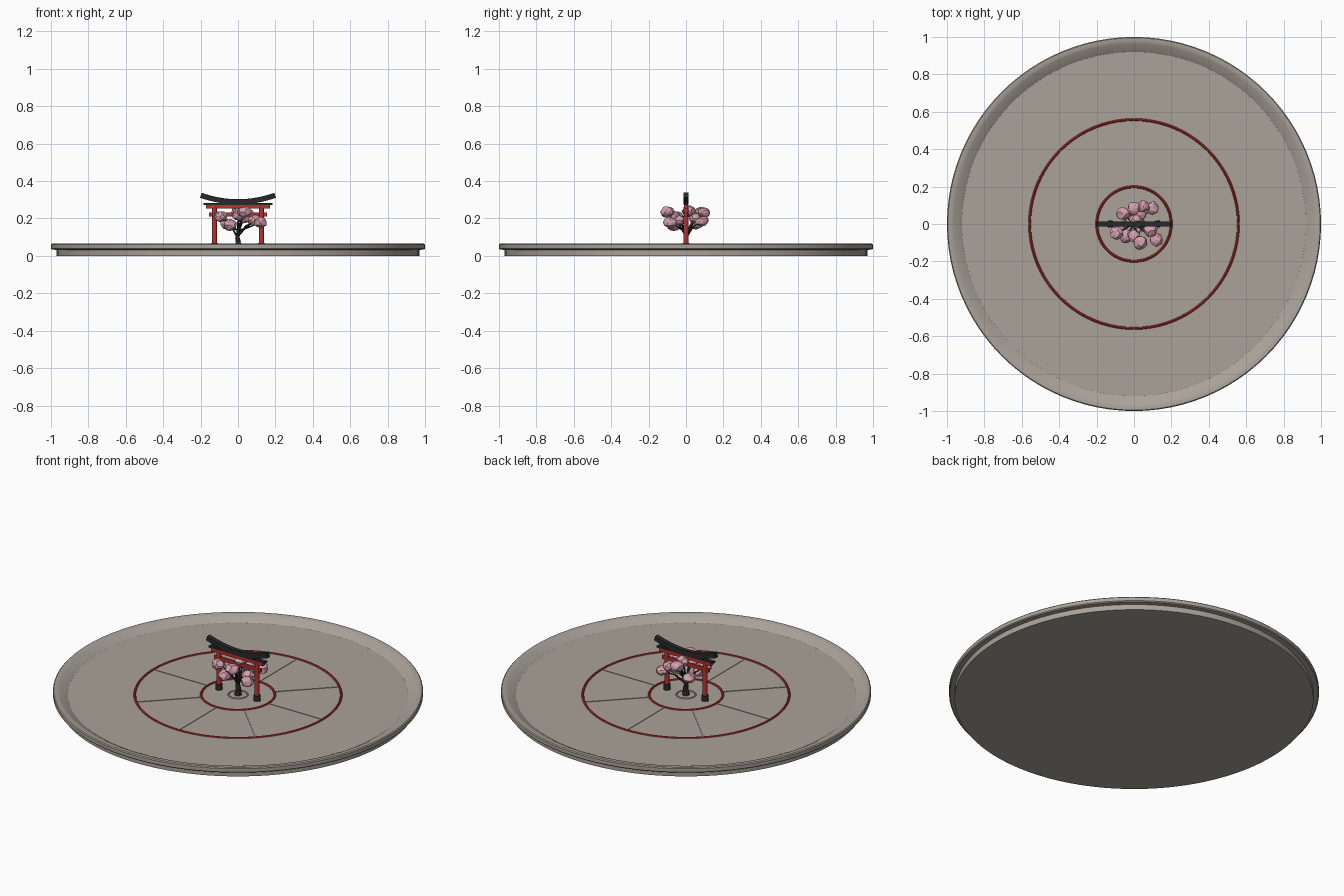
import bpy, bmesh, math, random
from mathutils import Vector, Matrix

if "Cube" in bpy.data.objects:
    bpy.data.objects.remove(bpy.data.objects["Cube"])

random.seed(4)
FLOOR = 0.036


def mat(name, rgb):
    m = bpy.data.materials.new(name)
    m.diffuse_color = (*rgb, 1)
    m.use_nodes = True
    m.node_tree.nodes["Principled BSDF"].inputs["Base Color"].default_value = m.diffuse_color
    return m


STONE = mat("warm_grey_stone", (0.40, 0.36, 0.32))
RED = mat("vermilion", (0.50, 0.030, 0.030))
BLACK = mat("black_lacquer", (0.022, 0.022, 0.022))
BARK = mat("dark_bark", (0.035, 0.030, 0.028))
PINK = mat("blossom_pink", (0.66, 0.35, 0.42))


def finish(name, bm, material, smooth=None):
    bmesh.ops.recalc_face_normals(bm, faces=bm.faces)
    me = bpy.data.meshes.new(name)
    bm.to_mesh(me)
    bm.free()
    me.materials.append(material)
    if smooth:
        me.polygons.foreach_set("use_smooth", [True] * len(me.polygons))
        me.set_sharp_from_angle(angle=math.radians(smooth))
    ob = bpy.data.objects.new(name, me)
    bpy.context.collection.objects.link(ob)
    return ob


def lathe(name, profile, material, n=96, closed=False):
    # turn an (r, z) profile around the z axis
    bm = bmesh.new()
    vs = [bm.verts.new((r, 0, z)) for r, z in profile]
    pairs = list(zip(vs, vs[1:] + vs[:1])) if closed else list(zip(vs, vs[1:]))
    es = [bm.edges.new(p) for p in pairs]
    bmesh.ops.spin(bm, geom=vs + es, cent=(0, 0, 0), axis=(0, 0, 1),
                   angle=math.tau, steps=n, use_duplicate=False)
    bmesh.ops.remove_doubles(bm, verts=bm.verts, dist=1e-5)
    return finish(name, bm, material, 35)


def ring(name, r, t, z, material):
    prof = [(r + t * math.cos(a * math.tau / 8), z + t * math.sin(a * math.tau / 8)) for a in range(8)]
    return lathe(name, prof, material, 80, True)


def box(name, size, loc, material, angle=0):
    bm = bmesh.new()
    bmesh.ops.create_cube(bm, size=1)
    bmesh.ops.scale(bm, vec=size, verts=bm.verts)
    bmesh.ops.translate(bm, vec=loc, verts=bm.verts)
    bmesh.ops.rotate(bm, cent=(0, 0, 0), matrix=Matrix.Rotation(angle, 3, 'Z'), verts=bm.verts)
    return finish(name, bm, material)


def rod(name, a, b, r1, r2, material, n=8, smooth=None):
    a, b = Vector(a), Vector(b)
    d = b - a
    bm = bmesh.new()
    bmesh.ops.create_cone(bm, cap_ends=True, segments=n, radius1=r1, radius2=r2, depth=d.length)
    m = Matrix.Translation((a + b) / 2) @ d.to_track_quat('Z', 'Y').to_matrix().to_4x4()
    bmesh.ops.transform(bm, matrix=m, verts=bm.verts)
    return finish(name, bm, material, smooth)


# round stone dish with raised lip
lathe("stone_dish", [(0, 0), (0.97, 0), (0.97, 0.032), (0.995, 0.034), (1.0, 0.039),
                     (1.0, 0.060), (0.995, 0.065), (0.975, 0.065), (0.965, 0.061),
                     (0.93, 0.043), (0.92, FLOOR), (0, FLOOR)], STONE)

# inlaid red rings, planting ring and thin spokes
ring("outer_red_ring", 0.558, 0.007, FLOOR, RED)
ring("inner_red_ring", 0.199, 0.007, FLOOR, RED)
ring("planting_ring", 0.052, 0.005, FLOOR, STONE)
for i in range(8):
    box(f"spoke_{i}", (0.35, 0.005, 0.004), (0.378, 0, FLOOR + 0.001), STONE, i * math.pi / 4)

# gate posts with black feet
for s, side in ((-1, "left"), (1, "right")):
    x = 0.126 * s
    rod(f"{side}_post", (x, 0, FLOOR), (x, 0, 0.262), 0.0145, 0.0125, RED, 16, 35)
    rod(f"{side}_foot", (x, 0, FLOOR), (x, 0, 0.068), 0.020, 0.019, BLACK, 16, 35)

# gate beams
box("tie_beam", (0.31, 0.014, 0.020), (0, 0, 0.221), RED)
box("upper_beam", (0.34, 0.020, 0.018), (0, 0, 0.262), RED)
box("cap_board", (0.37, 0.024, 0.010), (0, 0, 0.277), BLACK)

# curved roof beam, swept upward at the ends
bm = bmesh.new()
prev = None
for i in range(17):
    t = i / 8 - 1
    x, z, lean = 0.202 * t, 0.279 + 0.036 * t * t, 0.007 * t
    sec = [bm.verts.new(p) for p in ((x + lean, -0.013, z - 0.004), (x + lean, 0.013, z - 0.004),
                                     (x - lean * 0.0 + 0.001 * t, 0.013, z + 0.024),
                                     (x + 0.001 * t, -0.013, z + 0.024))]
    # tilt each section square to the curve
    slope = math.atan(0.072 * t / 0.202)
    for v, (dx, y, h) in zip(sec, ((0, -.013, -.004), (0, .013, -.004), (0, .013, .024), (0, -.013, .024))):
        v.co = (x - h * math.sin(slope), y, z + h * math.cos(slope))
    if prev:
        for k in range(4):
            bm.faces.new((prev[k], prev[(k + 1) % 4], sec[(k + 1) % 4], sec[k]))
    else:
        bm.faces.new(sec)
    prev = sec
bm.faces.new(prev)
finish("curved_roof_beam", bm, BLACK)

# tree trunk
trunk = [(0, 0, FLOOR), (0.003, 0, 0.07), (-0.004, 0.002, 0.10), (0.004, 0, 0.135)]
radii = [0.021, 0.015, 0.012, 0.009]
for i in range(3):
    rod(f"trunk_{i}", trunk[i], trunk[i + 1], radii[i], radii[i + 1], BARK)

# branches, each ending in a faceted blossom clump
clumps = [(0.0, 0.085, 0.235, .036), (0.05, 0.095, 0.230, .034), (0.10, 0.085, 0.185, .036),
          (-0.06, 0.055, 0.170, .034), (-0.095, -0.050, 0.212, .036), (-0.04, -0.065, 0.165, .038),
          (0.035, -0.10, 0.235, .038), (0.12, -0.085, 0.178, .036), (0.09, -0.035, 0.190, .036),
          (0.01, 0.015, 0.240, .036), (0.03, 0.05, 0.200, .034), (0.0, -0.065, 0.215, .034)]
for i, (x, y, z, r) in enumerate(clumps):
    mid = (x * 0.45, y * 0.45, 0.12 + (z - 0.12) * 0.55)
    rod(f"branch_{i}", trunk[2 + i % 2], mid, 0.006, 0.0045, BARK, 6)
    rod(f"twig_{i}", mid, (x, y, z), 0.0045, 0.002, BARK, 6)
    bm = bmesh.new()
    bmesh.ops.create_icosphere(bm, subdivisions=2, radius=r)
    for v in bm.verts:
        v.co *= random.uniform(0.85, 1.12)
        v.co.z *= 0.8
    bmesh.ops.translate(bm, vec=(x, y, z), verts=bm.verts)
    finish(f"blossom_{i}", bm, PINK)
